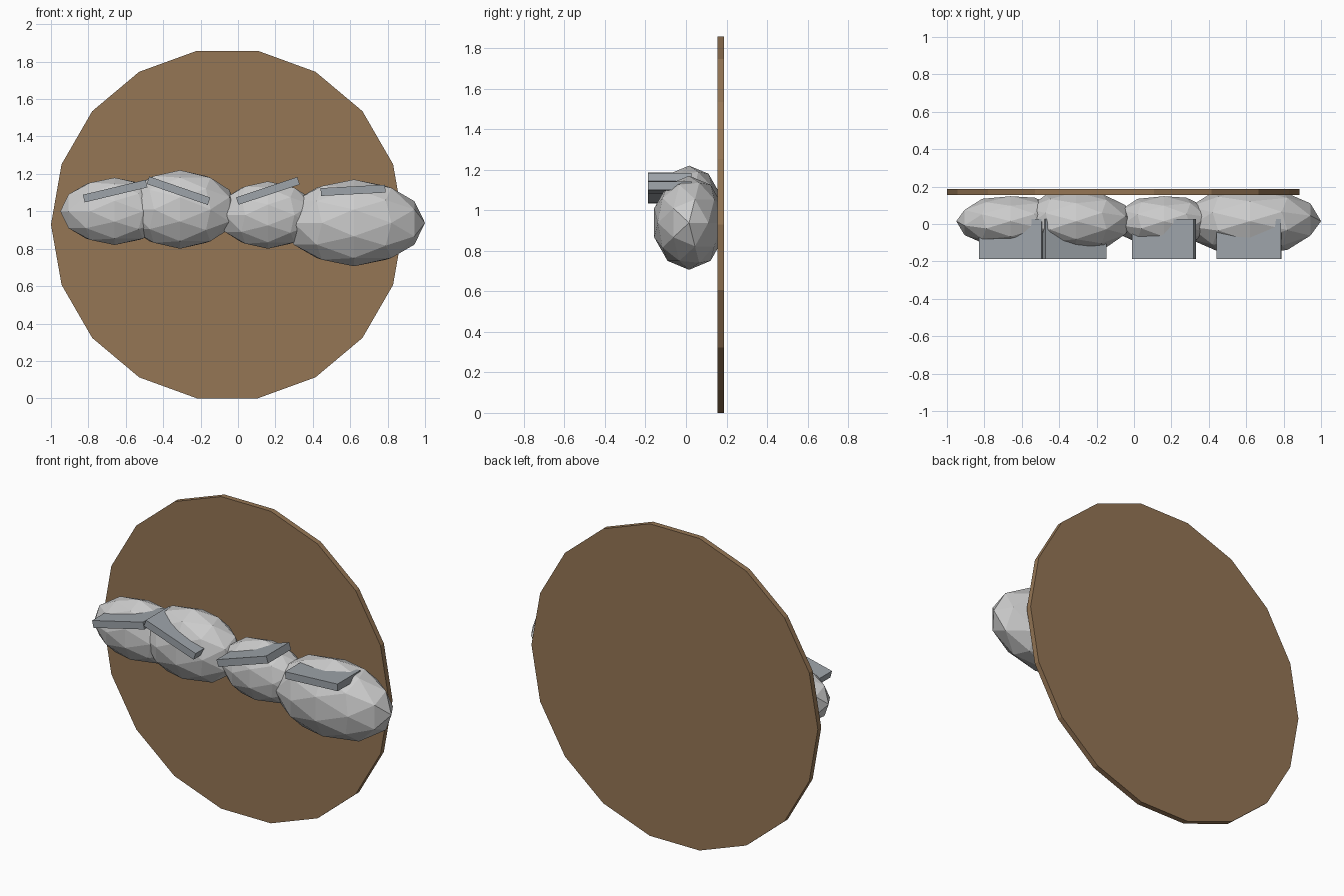
import bpy, math
from mathutils import Matrix

if "Cube" in bpy.data.objects:
    bpy.data.objects.remove(bpy.data.objects["Cube"])


def material(name, rgb):
    m = bpy.data.materials.new(name)
    m.diffuse_color = (*rgb, 1)
    m.use_nodes = True
    m.node_tree.nodes["Principled BSDF"].inputs["Base Color"].default_value = m.diffuse_color
    return m


wood = material("brown", (0.30, 0.18, 0.09))
slate = material("blue_grey", (0.34, 0.37, 0.40))

# Round back board: 18-sided disc standing upright
bpy.ops.mesh.primitive_cylinder_add(vertices=18, radius=0.943, depth=0.032)
board = bpy.context.object
board.name = "back_board"
board.data.transform(Matrix.Rotation(math.radians(90), 4, 'Z'))
board.data.transform(Matrix.Rotation(math.radians(90), 4, 'X'))
board.location = (-0.057, 0.172, 0.929)
board.data.materials.append(wood)

# Row of faceted boulders, poles lying along x: (x, z, half length, half height)
rocks = [(-0.66, 1.00, 0.29, 0.18), (-0.31, 1.01, 0.31, 0.21),
         (0.16, 0.98, 0.27, 0.18), (0.62, 0.938, 0.38, 0.232)]
lay_down = Matrix(((0, 0, 1, 0), (1, 0, 0, 0), (0, 1, 0, 0), (0, 0, 0, 1)))
for i, (x, z, rx, rz) in enumerate(rocks):
    bpy.ops.mesh.primitive_ico_sphere_add(subdivisions=2, radius=1)
    rock = bpy.context.object
    rock.name = f"boulder_{i + 1}"
    rock.data.transform(lay_down)
    rock.data.transform(Matrix.Diagonal((rx, rz * 0.78, rz, 1)))
    rock.location = (x, 0.015, z)

# Tilted flat slabs set into the boulders: (x, z, rise in degrees)
slabs = [(-0.657, 1.108, 13.4), (-0.318, 1.11, -19),
         (0.16, 1.109, 18.4), (0.615, 1.112, 3)]
for i, (x, z, rise) in enumerate(slabs):
    bpy.ops.mesh.primitive_cube_add(size=1)
    slab = bpy.context.object
    slab.name = f"slab_{i + 1}"
    slab.data.transform(Matrix.Diagonal((0.345, 0.216, 0.042, 1)))
    slab.rotation_euler.y = -math.radians(rise)
    slab.location = (x, -0.08, z)
    slab.data.materials.append(slate)
